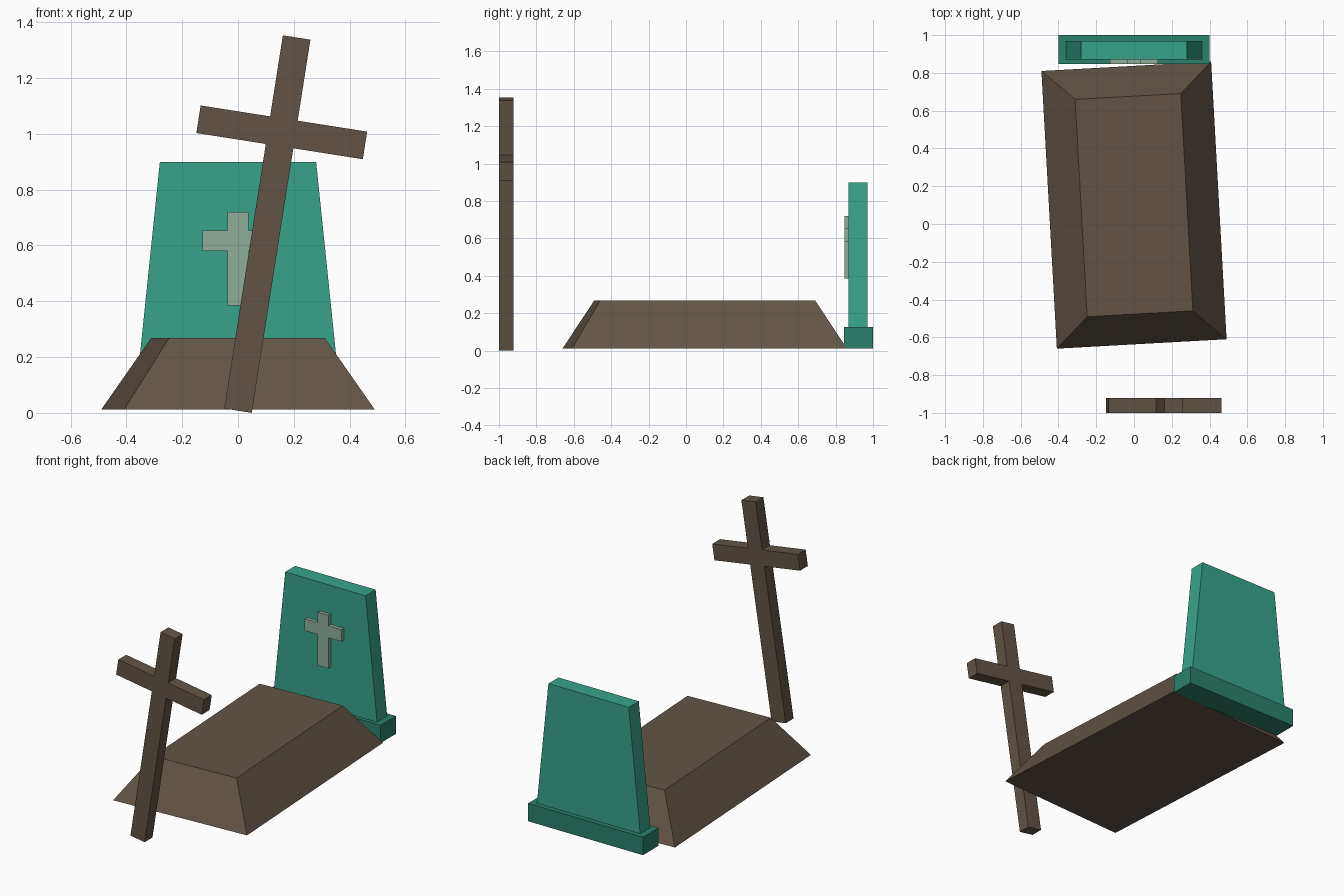
import bpy, bmesh, math
from mathutils import Matrix

cube = bpy.data.objects.get("Cube")
if cube:
    bpy.data.objects.remove(cube, do_unlink=True)


def material(name, rgb):
    """Flat material from 0-255 display values."""
    lin = [((c / 255 + 0.055) / 1.055) ** 2.4 for c in rgb] + [1.0]
    mat = bpy.data.materials.new(name)
    mat.use_nodes = True
    mat.diffuse_color = lin
    bsdf = mat.node_tree.nodes["Principled BSDF"]
    bsdf.inputs["Base Color"].default_value = lin
    bsdf.inputs["Roughness"].default_value = 0.9
    return mat


def add_object(name, bm, mat):
    bmesh.ops.recalc_face_normals(bm, faces=bm.faces)
    mesh = bpy.data.meshes.new(name)
    bm.to_mesh(mesh)
    bm.free()
    mesh.materials.append(mat)
    obj = bpy.data.objects.new(name, mesh)
    bpy.context.collection.objects.link(obj)
    return obj


def block(name, mat, bottom, top, y, z0, z1):
    """Box whose top half-size (x, y) may differ from its bottom half-size."""
    bm = bmesh.new()
    bmesh.ops.create_cube(bm, size=2)
    for v in bm.verts:
        hx, hy = top if v.co.z > 0 else bottom
        v.co = (v.co.x * hx, v.co.y * hy, z1 if v.co.z > 0 else z0)
    obj = add_object(name, bm, mat)
    obj.location.y = y
    return obj


def cross(name, mat, height, bar_z, span, w, y0, y1):
    """Extruded cross outline; w is the half-width of both beams."""
    half = [(w, 0), (w, bar_z - w), (span, bar_z - w),
            (span, bar_z + w), (w, bar_z + w), (w, height)]
    outline = half + [(-x, z) for x, z in reversed(half)]
    bm = bmesh.new()
    face = bm.faces.new([bm.verts.new((x, y0, z)) for x, z in outline])
    ext = bmesh.ops.extrude_face_region(bm, geom=[face], use_keep_orig=True)
    verts = [g for g in ext["geom"] if isinstance(g, bmesh.types.BMVert)]
    bmesh.ops.translate(bm, verts=verts, vec=(0, y1 - y0, 0))
    return add_object(name, bm, mat)


brown = material("earth brown", (98, 84, 71))
green = material("stone green", (55, 164, 138))
dark_green = material("dark stone green", (43, 129, 108))
pale = material("pale grey green", (143, 173, 154))

# Grave mound, slightly turned
mound = block("grave_mound", brown, (0.45, 0.736), (0.28, 0.576), 0.1, 0.012, 0.268)
mound.rotation_euler.z = math.radians(3.18)

# Headstone: plinth, tapered slab and raised cross
block("headstone_base", dark_green, (0.4, 0.077), (0.4, 0.077), 0.923, 0.012, 0.125)
block("headstone_slab", green, (0.36, 0.05), (0.28, 0.05), 0.92, 0.125, 0.9)
relief = cross("headstone_cross", pale, 0.335, 0.232, 0.128, 0.0375, 0.847, 0.875)
relief.location.z = 0.385

# Leaning wooden cross at the foot of the grave
tilt = math.radians(8.93)
wood = cross("wooden_cross", brown, 1.354, 1.01, 0.302, 0.05, -1.0, -0.922)
wood.matrix_world = Matrix.Translation((0, 0, 0.0078)) @ Matrix.Rotation(tilt, 4, "Y")
